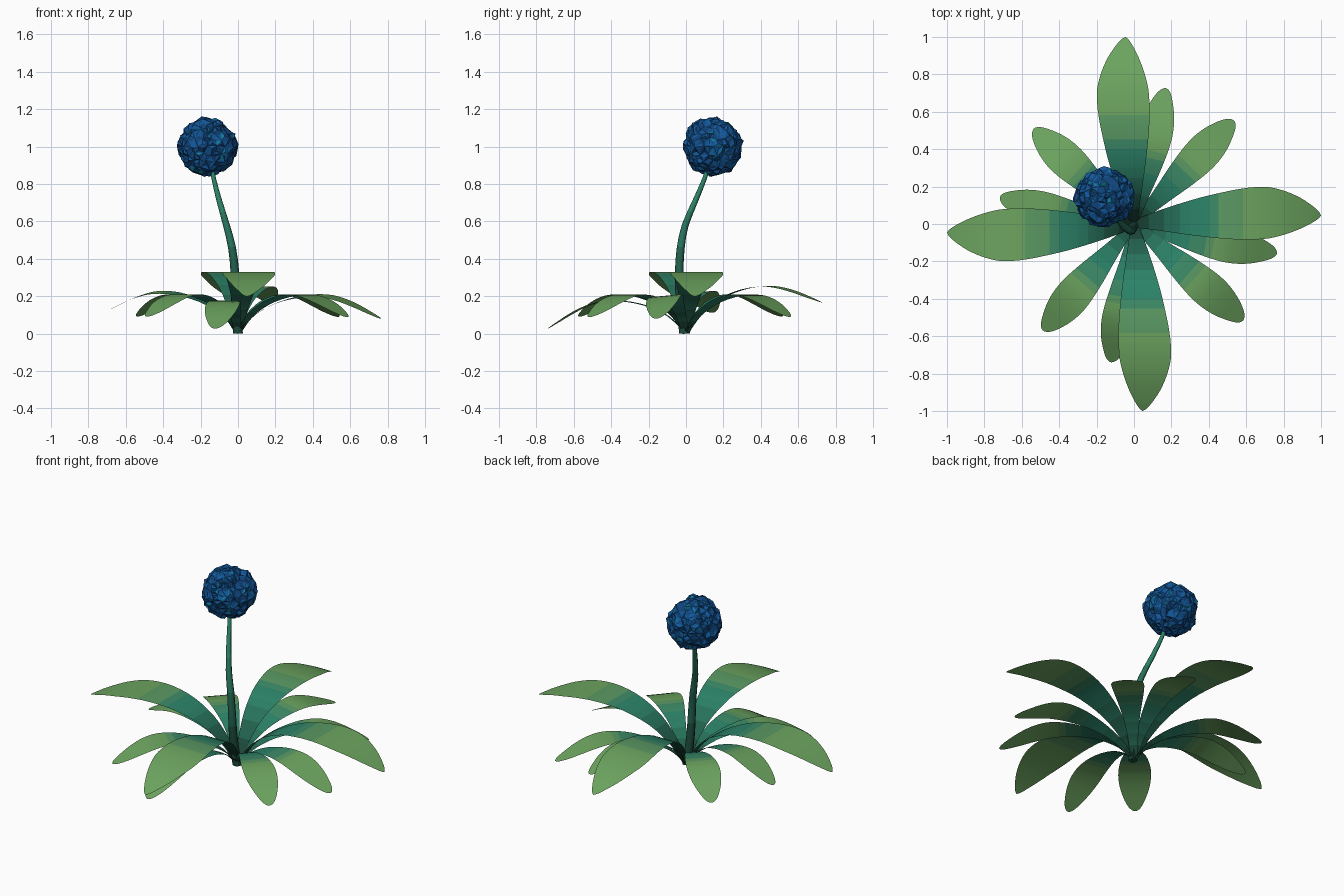
import bpy, bmesh, math, random
from mathutils import Matrix, Vector

if "Cube" in bpy.data.objects:
    bpy.data.objects.remove(bpy.data.objects["Cube"])

random.seed(7)


def material(name, rgb):
    m = bpy.data.materials.new(name)
    m.diffuse_color = (*rgb, 1)
    m.use_nodes = True
    m.node_tree.nodes["Principled BSDF"].inputs["Base Color"].default_value = m.diffuse_color
    return m


def mix(a, b, t):
    return tuple(p + (q - p) * t for p, q in zip(a, b))


# Leaf colours: dark at the heart, teal in the middle, light green at the tip
DARK, TEAL, LIGHT = (.012, .07, .045), (.025, .23, .14), (.15, .37, .115)
STEPS = 12
leaf_mats = []
for i in range(STEPS):
    t = i / (STEPS - 1)
    rgb = mix(DARK, TEAL, min(t / .3, 1)) if t < .42 else mix(TEAL, LIGHT, min((t - .42) / .2, 1))
    leaf_mats.append(material(f"leaf_green_{i}", rgb))


def refine(rows, n=3):
    """Catmull-Rom through the rows of a profile."""
    pts = [Vector(r) for r in rows]
    out = []
    for i in range(len(pts) - 1):
        b, c = pts[i], pts[i + 1]
        a = pts[i - 1] if i else b * 2 - c
        d = pts[i + 2] if i + 2 < len(pts) else c * 2 - b
        for k in range(n):
            t = k / n
            out.append((b * 2 + (c - a) * t + (a * 2 - b * 5 + c * 4 - d) * t * t
                        + (b * 3 - a - c * 3 + d) * t ** 3) * .5)
    return out + [pts[-1]]


def leaf_mesh(name, rows):
    bm = bmesh.new()
    rows = refine(rows)
    end = rows[-1][0]
    prev = None
    for r, lo, hi, z in rows:
        pair = [bm.verts.new((r, lo, z)), bm.verts.new((r, hi, z))]
        if prev:
            f = bm.faces.new((prev[0], pair[0], pair[1], prev[1]))
            f.material_index = max(0, min(STEPS - 1, int(r / end * STEPS)))
            f.smooth = True
        prev = pair
    bmesh.ops.remove_doubles(bm, verts=bm.verts, dist=.0005)
    me = bpy.data.meshes.new(name)
    bm.to_mesh(me)
    bm.free()
    for m in leaf_mats:
        me.materials.append(m)
    return me


def rot(deg, axis):
    return Matrix.Rotation(math.radians(deg), 4, axis)


def add(name, me, matrix=Matrix()):
    ob = bpy.data.objects.new(name, me)
    bpy.context.collection.objects.link(ob)
    ob.matrix_world = matrix
    return ob


# Leaf outlines: distance out, right edge, left edge, height
large = leaf_mesh("large_leaf", [
    (0, -.02, .02, 0), (.05, -.025, .04, .085), (.1, -.03, .06, .15), (.2, -.045, .095, .235),
    (.35, -.065, .14, .302), (.5, -.08, .175, .328), (.62, -.083, .195, .328),
    (.72, -.077, .197, .313), (.81, -.055, .175, .288), (.89, -.025, .14, .255),
    (.95, .005, .1, .226), (.985, .028, .07, .206), (1, .046, .046, .198)])
small = leaf_mesh("small_leaf", [
    (0, -.02, .02, 0), (.05, -.026, .026, .07), (.1, -.033, .033, .122), (.2, -.05, .05, .185),
    (.33, -.075, .075, .23), (.45, -.092, .092, .243), (.54, -.093, .095, .23),
    (.62, -.08, .083, .205), (.69, -.056, .06, .177), (.735, -.034, .036, .159),
    (.755, -.015, .015, .151), (.76, 0, 0, .149)])

# Four large upper leaves
for i in range(4):
    add(f"large_leaf_{i + 1}", large, rot(90 * i, 'Z'))

# Four diagonal leaves, drooping a little
for i, (ang, length) in enumerate([(46, .76), (-41.5, .77), (229.5, .74), (136.5, .73)]):
    add(f"diagonal_leaf_{i + 1}", small,
        rot(ang, 'Z') @ rot(4.5, 'Y') @ Matrix.Diagonal((length / .76, 1, 1, 1)))

# Four middle leaves, the ring tilted up towards the back
for i, (ang, length) in enumerate([(77, .75), (-11, .77), (260.5, .735), (168, .725)]):
    add(f"middle_leaf_{i + 1}", small,
        rot(5.5, 'X') @ rot(ang, 'Z') @ rot(4, 'Y') @ Matrix.Diagonal((length / .76, .95, 1, 1)))

# Bent, tapering stem
path = refine([(0, -.01, 0, .026), (-.012, -.03, .18, .025), (-.017, -.036, .33, .023),
               (-.032, -.028, .46, .021), (-.062, -.004, .58, .018), (-.1, .05, .71, .015),
               (-.13, .1, .83, .012), (-.145, .125, .92, .012)], 2)
bm = bmesh.new()
SIDES = 8
rings = []
for i, p in enumerate(path):
    axis = (path[min(i + 1, len(path) - 1)] - path[max(i - 1, 0)]).xyz
    q = Vector((0, 0, 1)).rotation_difference(axis) if i else Matrix.Identity(3).to_quaternion()
    rings.append([bm.verts.new(p.xyz + q @ Vector((p.w * math.cos(a), p.w * math.sin(a), 0)))
                  for a in (math.tau * k / SIDES for k in range(SIDES))])
for i, (a, b) in enumerate(zip(rings, rings[1:])):
    for k in range(SIDES):
        f = bm.faces.new((a[k], a[(k + 1) % SIDES], b[(k + 1) % SIDES], b[k]))
        f.smooth = True
        f.material_index = min(STEPS // 2 - 2, i * 5 // len(path))
bm.faces.new(rings[0][::-1])
bm.faces.new(rings[-1])
me = bpy.data.meshes.new("stem")
bm.to_mesh(me)
bm.free()
for m in leaf_mats:
    me.materials.append(m)
add("stem", me)

# Ragged faceted blossom
bm = bmesh.new()
bmesh.ops.create_icosphere(bm, subdivisions=3, radius=.154)
for v in bm.verts:
    v.co *= random.uniform(.94, 1.07)
    v.co += Vector([random.uniform(-.007, .007) for _ in range(3)])
tips = bmesh.ops.poke(bm, faces=bm.faces[:])["verts"]
for v in tips:
    v.co *= random.uniform(.93, 1.09)
for f in bm.faces:
    f.material_index = random.choices((0, 1, 2), (10, 6, 1))[0]
me = bpy.data.meshes.new("blossom")
bm.to_mesh(me)
bm.free()
for n, c in (("blue", (.006, .10, .33)), ("deep_blue", (.005, .055, .2)), ("teal_blue", (.006, .2, .32))):
    me.materials.append(material(n, c))
add("blossom", me, Matrix.Translation((-.162, .143, 1.0)))
